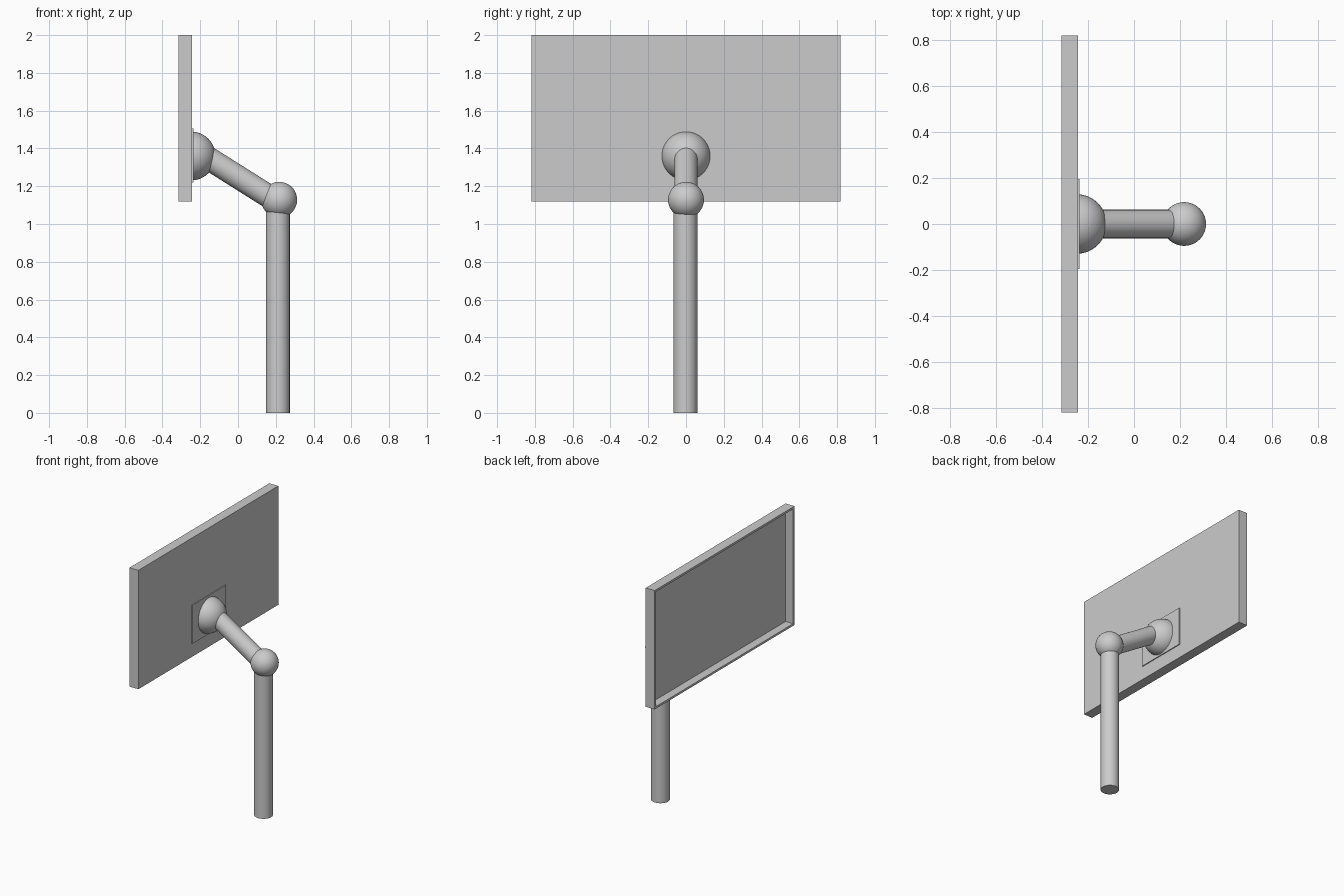
import bpy, bmesh, math
from mathutils import Vector

if "Cube" in bpy.data.objects:
    bpy.data.objects.remove(bpy.data.objects["Cube"])


def finish(bm, name, smooth=False):
    me = bpy.data.meshes.new(name)
    bmesh.ops.recalc_face_normals(bm, faces=bm.faces)
    bm.to_mesh(me)
    bm.free()
    ob = bpy.data.objects.new(name, me)
    bpy.context.collection.objects.link(ob)
    if smooth:
        bpy.ops.object.select_all(action='DESELECT')
        ob.select_set(True)
        bpy.context.view_layer.objects.active = ob
        bpy.ops.object.shade_smooth_by_angle(angle=math.radians(40))
    return ob


def box_bm(lo, hi):
    lo, hi = Vector(lo), Vector(hi)
    bm = bmesh.new()
    bmesh.ops.create_cube(bm, size=1)
    for v in bm.verts:
        v.co = Vector(a * b for a, b in zip(v.co, hi - lo)) + (lo + hi) / 2
    return bm


def rod(name, a, b, r):
    a, b = Vector(a), Vector(b)
    bm = bmesh.new()
    bmesh.ops.create_cone(bm, cap_ends=True, segments=32, radius1=r, radius2=r,
                          depth=(b - a).length)
    q = (b - a).to_track_quat('Z', 'Y')
    for v in bm.verts:
        v.co = q @ v.co + (a + b) / 2
    return finish(bm, name, True)


def ball(name, center, r, half=False):
    bm = bmesh.new()
    bmesh.ops.create_uvsphere(bm, u_segments=40, v_segments=24, radius=r)
    if half:  # keep only the +x side and close it
        bmesh.ops.bisect_plane(bm, geom=bm.verts[:] + bm.edges[:] + bm.faces[:],
                               dist=1e-5, plane_co=(0, 0, 0), plane_no=(1, 0, 0),
                               clear_inner=True)
        rim = [e for e in bm.edges if e.is_boundary]
        bmesh.ops.contextual_create(bm, geom=rim)
    bmesh.ops.translate(bm, verts=bm.verts, vec=center)
    return finish(bm, name, True)


# screen panel: slab whose -x face is recessed behind a thin rim
bm = box_bm((-0.316, -0.818, 1.12), (-0.243, 0.818, 2.0))
bm.faces.ensure_lookup_table()
bm.normal_update()
face = min(bm.faces, key=lambda f: f.calc_center_median().x)
bmesh.ops.inset_region(bm, faces=[face], thickness=0.022)
inner = bmesh.ops.extrude_face_region(bm, geom=[face])
bmesh.ops.translate(bm, vec=(0.062, 0, 0),
                    verts=[g for g in inner['geom'] if isinstance(g, bmesh.types.BMVert)])
if face.is_valid:
    bmesh.ops.delete(bm, geom=[face], context='FACES_ONLY')
finish(bm, "screen_panel")

# mounting plate and half-ball socket
finish(box_bm((-0.244, -0.195, 1.22), (-0.236, 0.195, 1.505)), "mount_plate")
ball("mount_socket", (-0.248, 0, 1.36), 0.129, half=True)

# arm, elbow and post
rod("arm", (-0.20, 0, 1.375), (0.205, 0, 1.12), 0.062)
ball("elbow_ball", (0.218, 0, 1.128), 0.095)
rod("post", (0.211, -0.003, 0), (0.211, -0.003, 1.11), 0.063)
